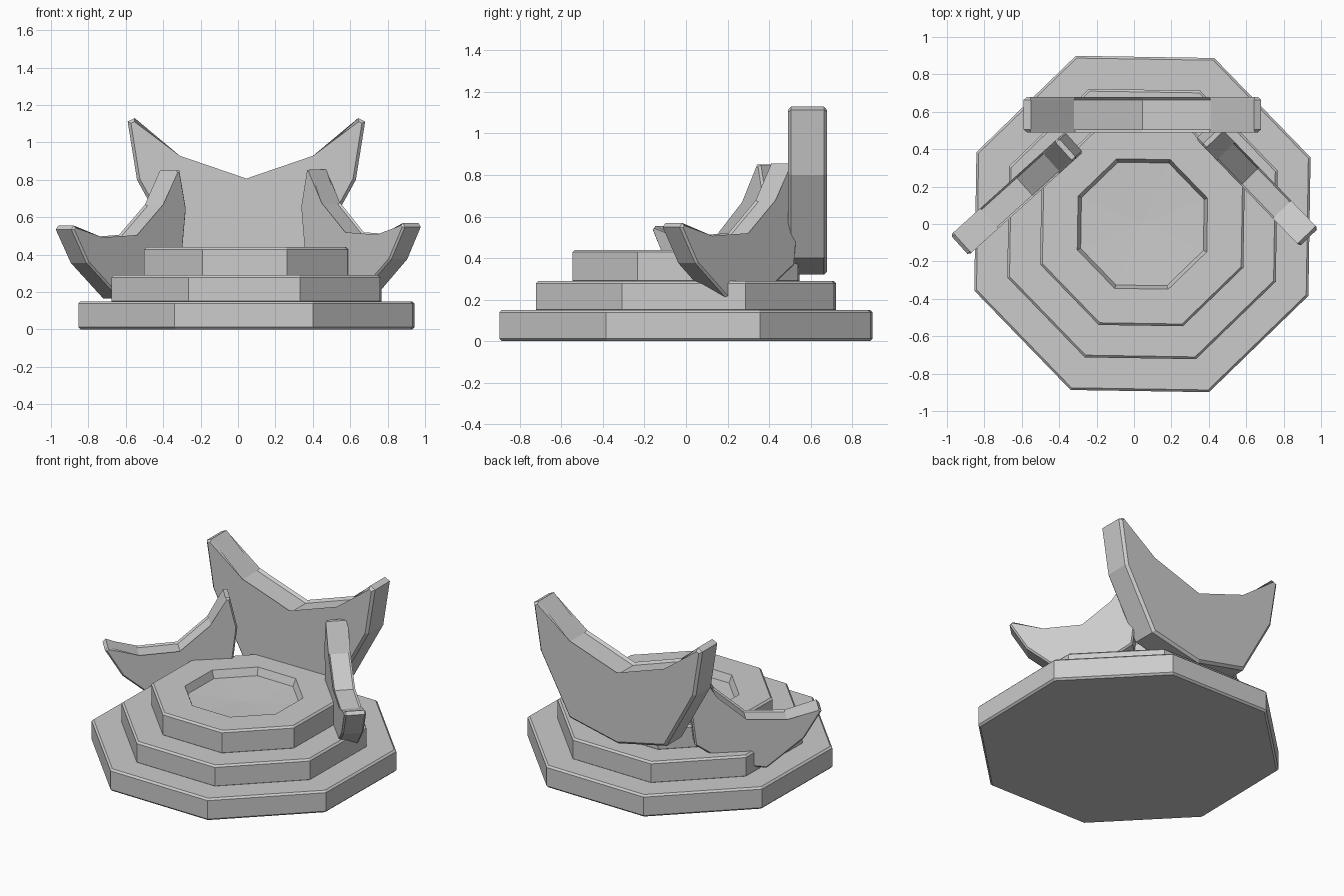
import bpy, bmesh
from math import cos, sin, pi, radians
from mathutils import Matrix

if "Cube" in bpy.data.objects:
    bpy.data.objects.remove(bpy.data.objects["Cube"])

CX = 0.045  # axis of the stepped base


def finish(name, bm, matrix=None):
    bmesh.ops.recalc_face_normals(bm, faces=bm.faces)
    if matrix:
        bm.transform(matrix)
    mesh = bpy.data.meshes.new(name)
    bm.to_mesh(mesh)
    bm.free()
    obj = bpy.data.objects.new(name, mesh)
    bpy.context.collection.objects.link(obj)
    return obj


def chamfer(bm, edges, width):
    bmesh.ops.bevel(bm, geom=list(edges), offset=width, segments=1,
                    profile=0.5, affect='EDGES')


def octagon_stack(name, rings, dish=None):
    """Loft octagons given as (radius, z); dish is the centre height of the top."""
    bm = bmesh.new()
    loops = []
    for r, z in rings:
        angles = [radians(22.5 - 0.9) + k * pi / 4 for k in range(8)]
        loops.append([bm.verts.new((CX + r * cos(a), r * sin(a), z)) for a in angles])
    for low, high in zip(loops, loops[1:]):
        for k in range(8):
            j = (k + 1) % 8
            bm.faces.new((low[k], low[j], high[j], high[k]))
    bm.faces.new(loops[0])
    if dish is None:
        bm.faces.new(loops[-1])
    else:
        centre = bm.verts.new((CX, 0, dish))
        for k in range(8):
            bm.faces.new((loops[-1][k], loops[-1][(k + 1) % 8], centre))
    rims = {bm.edges.get((l[k], l[(k + 1) % 8])) for l in loops[:2] for k in range(8)}
    chamfer(bm, rims, 0.012)
    return finish(name, bm)


# half outline of a horned panel, measured from the middle of its top edge
HALF = [(0.365, 0.125), (0.597, 0.34), (0.635, 0.322),
        (0.585, 0.01), (0.365, -0.39)]
OUTLINE = [(0, 0)] + HALF + [(0, -0.47)] + [(-x, z) for x, z in reversed(HALF)]


def panel(name, loc, scale, thickness, turn=0, tilt=0):
    bm = bmesh.new()
    t = thickness / 2
    front = [bm.verts.new((x * scale, -t, z * scale)) for x, z in OUTLINE]
    back = [bm.verts.new((x * scale, t, z * scale)) for x, z in OUTLINE]
    caps = [bm.faces.new(front), bm.faces.new(back)]
    n = len(OUTLINE)
    for k in range(n):
        j = (k + 1) % n
        bm.faces.new((front[k], front[j], back[j], back[k]))
    chamfer(bm, {e for f in caps for e in f.edges}, 0.016 * scale)
    m = (Matrix.Translation(loc) @ Matrix.Rotation(radians(turn), 4, 'Z')
         @ Matrix.Rotation(radians(tilt), 4, 'Y'))
    return finish(name, bm, m)


# stepped base, the top step has a shallow dish
octagon_stack("lower_step", [(0.967, 0), (0.967, 0.15)])
octagon_stack("middle_step", [(0.777, 0.14), (0.777, 0.29)])
octagon_stack("top_step", [(0.588, 0.28), (0.588, 0.44), (0.375, 0.44),
                           (0.355, 0.39)], dish=0.38)

# tall rear panel and two tilted side panels
panel("rear_panel", (CX, 0.585, 0.79), 1.0, 0.19)
panel("right_panel", (0.62, 0.255, 0.51), 0.64, 0.137, turn=-46, tilt=22)
panel("left_panel", (-0.585, 0.20, 0.495), 0.66, 0.145, turn=42, tilt=-22)
